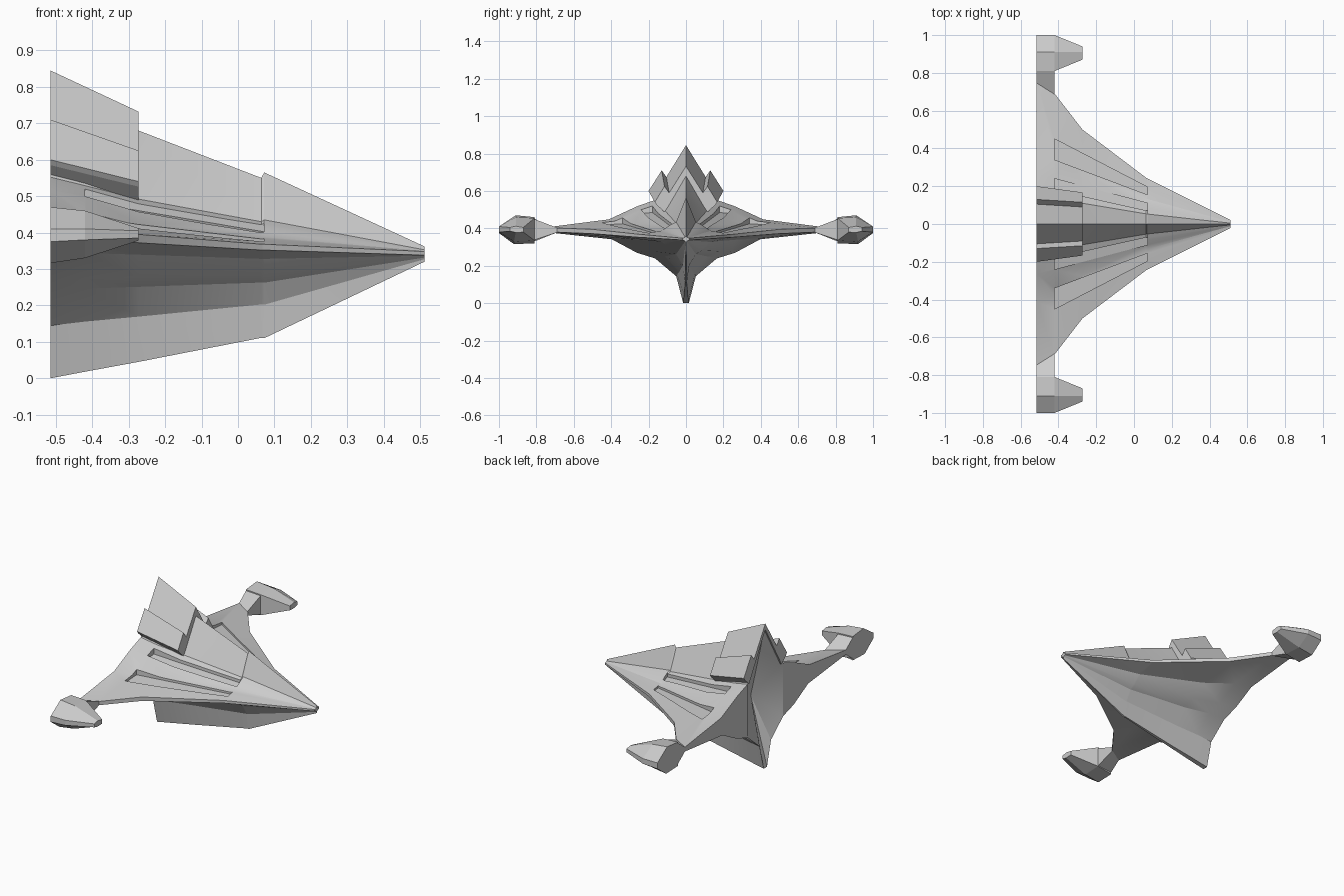
import bpy, bmesh

if "Cube" in bpy.data.objects:
    bpy.data.objects.remove(bpy.data.objects["Cube"])


def make_object(name, verts, faces):
    bm = bmesh.new()
    vs = [bm.verts.new(v) for v in verts]
    for f in faces:
        bm.faces.new([vs[i] for i in f])
    bmesh.ops.recalc_face_normals(bm, faces=bm.faces[:])
    mesh = bpy.data.meshes.new(name)
    bm.to_mesh(mesh)
    bm.free()
    obj = bpy.data.objects.new(name, mesh)
    bpy.context.collection.objects.link(obj)
    return obj


def side_faces(rings, n):
    return [(r * n + i, r * n + (i + 1) % n, (r + 1) * n + (i + 1) % n, (r + 1) * n + i)
            for r in range(rings - 1) for i in range(n)]


def loft(name, rings):
    n = len(rings[0])
    verts = [p for r in rings for p in r]
    last = (len(rings) - 1) * n
    caps = [tuple(range(n)), tuple(range(last, last + n))]
    return make_object(name, verts, side_faces(len(rings), n) + caps)


# Hull: one concave cross-section, scaled at each station
TOP = [(0, 1), (.22, .34), (.35, .26), (.55, .10), (1, 0)]
LOW = [(1, 0), (.53, .10), (.35, .29), (.22, .37), (.07, .62), (.02, 1)]


def hull_ring(x, w, ridge, edge, low, keel):
    half = [(w * f, edge + (ridge - edge) * h) for f, h in TOP]
    half += [(w * f, low - (low - keel) * h) for f, h in LOW]
    return [(x, y, z) for y, z in half] + [(x, -y, z) for y, z in half[:0:-1]]


# x, half width, ridge z, wing edge top z, wing edge bottom z, keel z
stations = [(.512, .02, .362, .348, .338, .32),
            (.072, .24, .565, .368, .352, .11),
            (.064, .245, .55, .368, .352, .111),
            (-.273, .50, .68, .395, .372, .045),
            (-.42, .69, .775, .402, .380, .018),
            (-.515, .75, .838, .405, .380, 0)]
rings = [hull_ring(*s) for s in stations]
n = len(rings[0])
verts = [p for r in rings for p in r]
b = (len(rings) - 1) * n
apex = len(verts)
verts.append((-.42, 0, .40))
faces = side_faces(len(rings), n) + [tuple(range(n))]
faces += [tuple(b + i for i in range(1, 9)), tuple(b + i for i in range(13, 21))]
core = [20, 0, 1, 8, 9, 10, 11, 12, 13]          # recessed stern
faces += [(b + core[i], b + core[(i + 1) % 9], apex) for i in range(9)]
hull = make_object("hull", verts, faces)

# Tapered slots sunk into the upper wings: (x, y, floor z) at four corners
slots = [[(-.42, .18, .485), (-.42, .24, .48), (.072, .11, .388), (.072, .07, .402)],
         [(-.42, .34, .425), (-.42, .45, .418), (.072, .195, .364), (.072, .155, .37)]]
for floor in slots:
    for s in (1, -1):
        low = [(x, s * y, z) for x, y, z in floor]
        cutter = loft("slot_cutter", [low, [(x, y, .8) for x, y, z in low]])
        cutter.hide_render = True
        mod = hull.modifiers.new("slot", 'BOOLEAN')
        mod.operation = 'DIFFERENCE'
        mod.object = cutter
        bpy.context.view_layer.objects.active = hull
        bpy.ops.object.modifier_apply(modifier=mod.name)
        bpy.data.objects.remove(cutter)

bpy.ops.object.select_all(action='DESELECT')
hull.select_set(True)
bpy.context.view_layer.objects.active = hull
bpy.ops.object.shade_smooth_by_angle(angle=.4)

# Profiles (y, z) for the mirrored parts
fin_back = [(0, .845), (.105, .675), (.13, .71), (.2, .60), (.19, .585), (.15, .55), (0, .81)]
fin_front = [(0, .732), (.09, .59), (.115, .625), (.167, .54), (.157, .526), (.115, .487), (0, .665)]
pod_back = [(.81, .46), (.91, .47), (1, .41), (1, .375), (.92, .316), (.81, .32)]
pod_mid = [(.81, .455), (.91, .46), (1, .41), (1, .38), (.92, .33), (.81, .335)]
pod_front = [(.87, .405), (.91, .412), (.94, .405), (.94, .385), (.91, .378), (.87, .38)]

for s, side in ((1, "left"), (-1, "right")):
    def ring(x, profile):
        return [(x, s * y, z) for y, z in profile]

    # Raised dorsal fin with flank panel
    loft("fin_panel_" + side, [ring(-.515, fin_back), ring(-.273, fin_front)])
    # Wingtip pod
    loft("pod_" + side, [ring(-.515, pod_back), ring(-.42, pod_mid), ring(-.273, pod_front)])
    # Flared strut from wing tip to pod
    inner = [(-.515, s * .745, .38), (-.515, s * .745, .405), (-.42, s * .685, .402), (-.42, s * .685, .38)]
    outer = [(-.515, s * .812, .33), (-.515, s * .812, .455), (-.42, s * .812, .45), (-.42, s * .812, .338)]
    loft("strut_" + side, [inner, outer])
